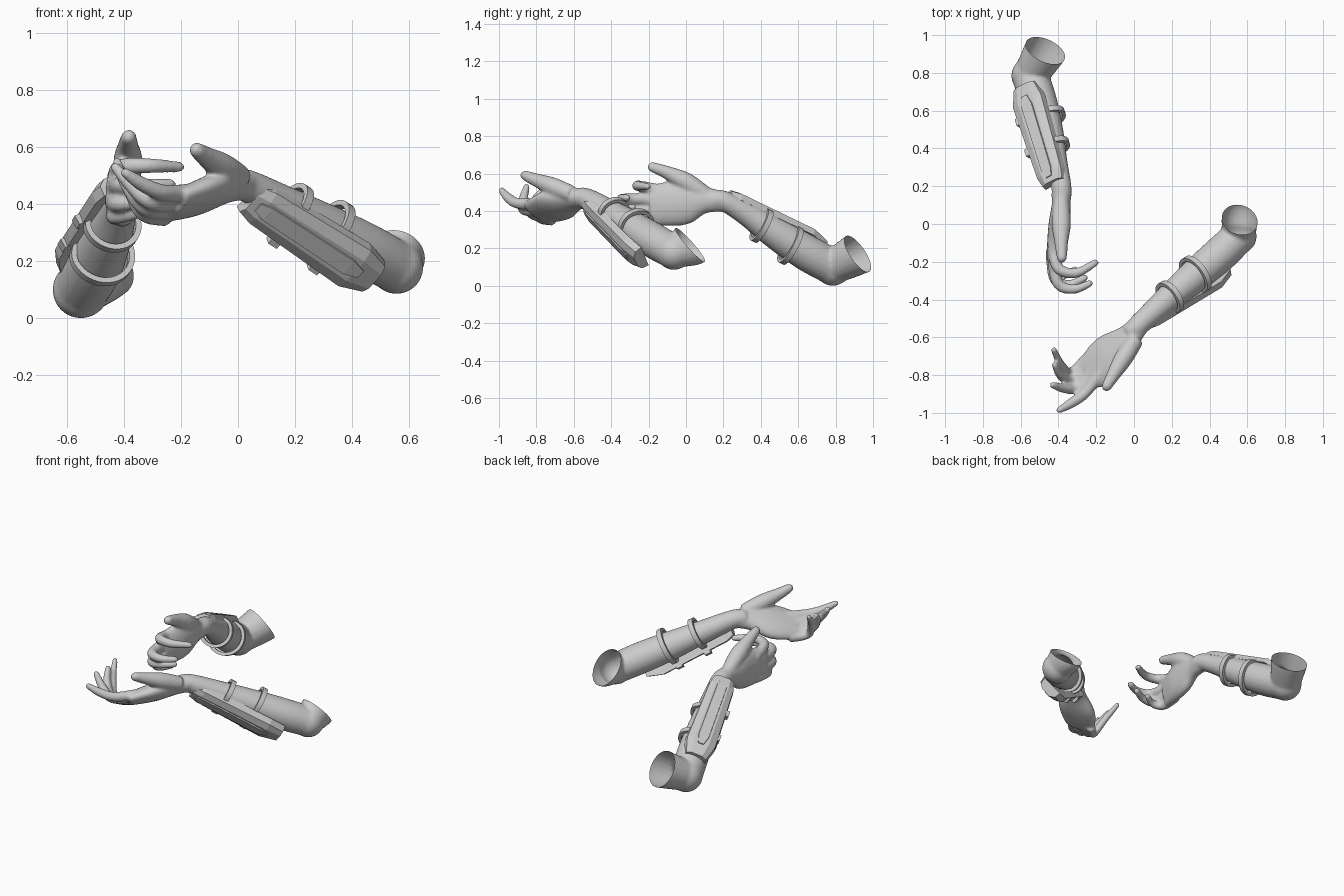
import bpy, bmesh, math
from mathutils import Vector as V

if "Cube" in bpy.data.objects:
    bpy.data.objects.remove(bpy.data.objects["Cube"])


def catmull(pts, steps):
    """Smoothly interpolate rows of numbers."""
    out = []
    for i in range(len(pts) - 1):
        p0, p1, p2 = pts[max(i - 1, 0)], pts[i], pts[i + 1]
        p3 = pts[min(i + 2, len(pts) - 1)]
        for s in range(steps):
            t = s / steps
            out.append([0.5 * (2 * b + (c - a) * t + (2 * a - 5 * b + 4 * c - d) * t * t
                        + (3 * b - a - 3 * c + d) * t ** 3) for a, b, c, d in zip(p0, p1, p2, p3)])
    return out + [list(pts[-1])]


def loft(bm, rings, closed=False):
    """Skin a list of point rings, capping the ends unless closed."""
    vs = [[bm.verts.new(p) for p in r] for r in rings]
    n = len(vs[0])
    for i in range(len(vs) - (0 if closed else 1)):
        a, b = vs[i], vs[(i + 1) % len(vs)]
        for j in range(n):
            k = (j + 1) % n
            bm.faces.new((a[j], a[k], b[k], b[j]))
    if not closed:
        bm.faces.new(vs[0][::-1])
        bm.faces.new(vs[-1])


def tube(bm, pts, side, n=20, tip=False):
    """Elliptical limb through rows of x, y, z, half width, half thickness."""
    pts = catmull([p if len(p) == 5 else (*p, p[3]) for p in pts], 6)
    if tip:
        d = (V(pts[-1][:3]) - V(pts[-2][:3])).normalized()
        e, r = V(pts[-1][:3]), pts[-1][3]
        for f, g in ((.45, .87), (.8, .55), (.98, .12)):
            pts.append([*(e + d * r * f), r * g, r * g])
    rings = []
    for i, p in enumerate(pts):
        t = (V(pts[min(i + 1, len(pts) - 1)][:3]) - V(pts[max(i - 1, 0)][:3])).normalized()
        u = (side - t * side.dot(t)).normalized()
        w = t.cross(u)
        rings.append([V(p[:3]) + u * p[3] * math.cos(q) + w * p[4] * math.sin(q)
                      for q in (2 * math.pi * k / n for k in range(n))])
    loft(bm, rings)


def finish(bm, name):
    bmesh.ops.recalc_face_normals(bm, faces=bm.faces)
    me = bpy.data.meshes.new(name)
    bm.to_mesh(me)
    bm.free()
    ob = bpy.data.objects.new(name, me)
    bpy.context.collection.objects.link(ob)
    bpy.ops.object.select_all(action='DESELECT')
    ob.select_set(True)
    bpy.context.view_layer.objects.active = ob
    return ob


def arm(name, elbow, er, forearm, palm, side, digits, mouth, normal, mw, mt):
    """Fused arm and hand, cut open across the upper arm."""
    bm = bmesh.new()
    tube(bm, forearm, V((.2, .3, .9)))
    tube(bm, palm, side)
    for d in digits:
        tube(bm, d, side, 12, True)
    end = mouth + normal * .05
    tube(bm, [(*elbow, er * .92), (*mouth, mw, mt), (*end, mw, mt)], V((1, 0, 0)))
    s = bmesh.ops.create_uvsphere(bm, u_segments=24, v_segments=14, radius=er)
    bmesh.ops.translate(bm, verts=s['verts'], vec=elbow)
    ob = finish(bm, name)
    m = ob.modifiers.new('fuse', 'REMESH')
    m.mode, m.voxel_size = 'VOXEL', .0075
    bpy.ops.object.modifier_apply(modifier='fuse')
    m = ob.modifiers.new('soften', 'SMOOTH')
    m.factor, m.iterations = .5, 14
    bpy.ops.object.modifier_apply(modifier='soften')
    bm = bmesh.new()
    bm.from_mesh(ob.data)
    bmesh.ops.bisect_plane(bm, geom=bm.verts[:] + bm.edges[:] + bm.faces[:], plane_co=mouth,
                           plane_no=normal, clear_outer=True)
    bm.to_mesh(ob.data)
    bm.free()
    bpy.ops.object.shade_smooth()


def bracer(name, wrist, elbow, side, centers, radii):
    """Faceted forearm plate with raised panel, two straps and buckles."""
    d = (wrist - elbow).normalized()
    u = (side - d * side.dot(d)).normalized()
    o = d.cross(u)
    if o.dot(wrist + elbow - centers[0] - centers[1]) < 0:
        o = -o

    def plate(part, section, stations):
        bm = bmesh.new()
        loft(bm, [[wrist.lerp(elbow, t) + u * a * w + o * (b + h) for a, b in section]
                  for t, w, h in stations])
        finish(bm, name + part)
    plate('_bracer', [(-1.08, -.035), (-1, .005), (-.55, .024), (.55, .024), (1, .005), (1.08, -.035)],
          [(0, .06, -.006), (.1, .074, 0), (.88, .088, 0), (1.05, .062, -.016)])
    plate('_bracer_panel', [(-.5, .01), (-.42, .031), (.42, .031), (.5, .01)],
          [(.05, .04, -.004), (.13, .068, 0), (.82, .074, 0), (.92, .04, -.004)])
    for i, (c, r) in enumerate(zip(centers, radii)):
        bm = bmesh.new()
        rings = []
        for k in range(40):
            q = 2 * math.pi * k / 40
            # flattened where it tucks under the plate
            e = u * math.cos(q) + o * math.sin(q) * (.8 if q < math.pi else 1)
            rings.append([c + e * (r + a) + d * b for a, b in
                          ((-.014, -.015), (.006, -.015), (.006, .015), (-.014, .015))])
        loft(bm, rings, True)
        finish(bm, f'{name}_strap_{i + 1}')
        bpy.ops.object.shade_smooth_by_angle(angle=math.radians(35))
        t = (c - wrist).dot(elbow - wrist) / (elbow - wrist).length_squared
        p = wrist.lerp(elbow, t) - u * .088 - o * .016
        bm = bmesh.new()
        loft(bm, [[p + d * x + u * y + o * z for x, y in
                   ((-.02, -.012), (.02, -.012), (.02, .012), (-.02, .012))] for z in (-.02, .016)])
        finish(bm, f'{name}_buckle_{i + 1}')


# right arm: palm facing inward, thumb up
arm('right_arm', V((-.55, .785, .1)), .1,
    [(-.55, .785, .1, .097), (-.503, .64, .18, .098), (-.455, .47, .288, .085),
     (-.418, .33, .382, .066), (-.385, .2, .455, .054), (-.385, .14, .458, .054)],
    [(-.385, .24, .445, .05, .045), (-.385, .11, .458, .07, .05), (-.395, .01, .45, .118, .056),
     (-.405, -.08, .44, .121, .054), (-.425, -.19, .43, .105, .04)],
    V((0, 0, 1)),
    [[(-.385, .1, .49, .045), (-.385, 0, .555, .052), (-.385, -.1, .605, .037), (-.382, -.18, .635, .028)],
     [(-.425, -.1, .50, .034), (-.405, -.23, .53, .031), (-.31, -.26, .535, .027), (-.205, -.205, .53, .02)],
     [(-.43, -.14, .46, .034), (-.405, -.31, .465, .031), (-.32, -.345, .465, .026), (-.235, -.315, .47, .02)],
     [(-.435, -.14, .41, .034), (-.42, -.29, .40, .03), (-.345, -.32, .41, .025), (-.26, -.285, .42, .02)],
     [(-.43, -.11, .365, .032), (-.43, -.23, .355, .028), (-.375, -.27, .365, .024), (-.31, -.24, .38, .018)]],
    V((-.47, .918, .172)), V((.36, .77, .52)).normalized(), .113, .115)
bracer('right', V((-.433, .22, .485)), V((-.583, .71, .238)), V((.85, .35, .38)),
       [V((-.442, .405, .33)), V((-.478, .56, .225))], (.098, .112))

# left arm: palm turned upward, fingers curling
arm('left_arm', V((.555, -.065, .18)), .095,
    [(.555, -.065, .18, .091), (.445, -.17, .24, .095), (.31, -.285, .312, .087),
     (.17, -.405, .39, .071), (.03, -.53, .465, .057), (-.02, -.58, .465, .055)],
    [(.05, -.51, .465, .05, .045), (-.03, -.60, .46, .075, .05), (-.11, -.68, .435, .12, .055),
     (-.17, -.735, .415, .122, .05), (-.235, -.80, .395, .1, .038)],
    V((.77, -.43, .51)),
    [[(.01, -.61, .49, .045), (-.055, -.71, .53, .05), (-.11, -.80, .565, .037), (-.145, -.86, .59, .028)],
     [(-.16, -.77, .44, .034), (-.26, -.895, .44, .03), (-.335, -.95, .47, .027), (-.395, -.985, .51, .019)],
     [(-.20, -.76, .41, .034), (-.30, -.865, .405, .029), (-.37, -.87, .46, .026), (-.43, -.852, .53, .019)],
     [(-.23, -.74, .375, .033), (-.325, -.825, .385, .028), (-.385, -.805, .46, .025), (-.42, -.745, .53, .018)],
     [(-.25, -.71, .35, .03), (-.335, -.785, .365, .025), (-.385, -.745, .46, .023), (-.425, -.665, .55, .017)]],
    V((.56, .02, .222)), V((.18, .74, .65)).normalized(), .097, .122)
bracer('left', V((.045, -.535, .415)), V((.457, -.275, .145)), V((.62, -.31, .72)),
       [V((.19, -.393, .382)), V((.325, -.275, .308))], (.092, .108))
